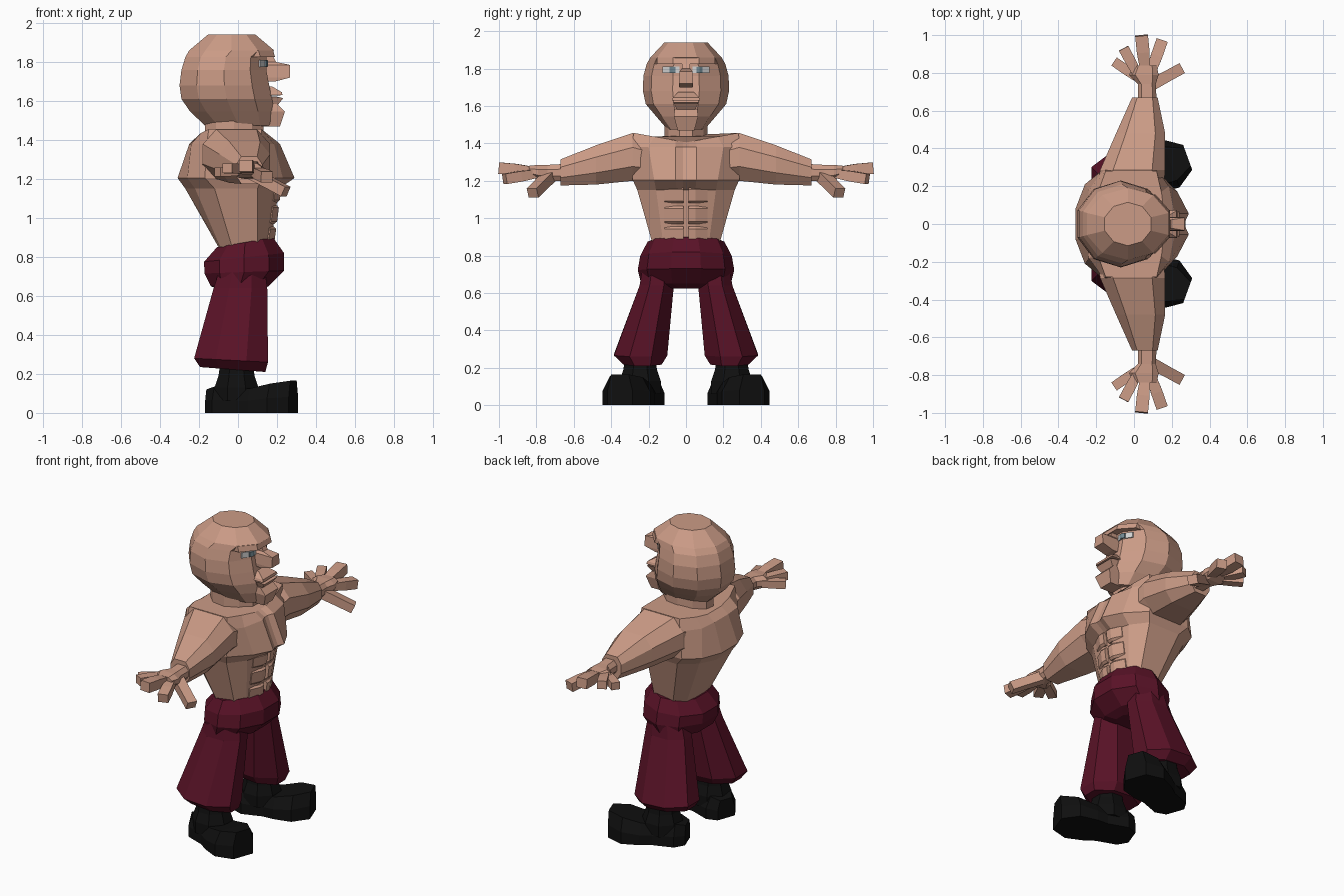
import bpy, bmesh, math
from mathutils import Vector

if "Cube" in bpy.data.objects:
    bpy.data.objects.remove(bpy.data.objects["Cube"])


def material(name, rgb):
    m = bpy.data.materials.new(name)
    m.diffuse_color = (*rgb, 1)
    m.use_nodes = True
    m.node_tree.nodes["Principled BSDF"].inputs["Base Color"].default_value = m.diffuse_color
    return m


SKIN = material("skin", (0.60, 0.33, 0.24))
MAROON = material("maroon cloth", (0.10, 0.006, 0.02))
BLACK = material("black leather", (0.005, 0.005, 0.005))
WHITE = material("eye white", (0.65, 0.65, 0.65))
IRIS = material("grey iris", (0.16, 0.24, 0.28))


def loft(name, rings, mat, side=1):
    """Skin closed rings of points in order, cap both ends; side=-1 mirrors in y."""
    bm = bmesh.new()
    vs = [[bm.verts.new((p[0], p[1] * side, p[2])) for p in r] for r in rings]
    n = len(vs[0])
    for a, b in zip(vs, vs[1:]):
        for i in range(n):
            j = (i + 1) % n
            bm.faces.new((a[i], a[j], b[j], b[i]))
    bm.faces.new(vs[0])
    bm.faces.new(vs[-1])
    bmesh.ops.recalc_face_normals(bm, faces=bm.faces)
    me = bpy.data.meshes.new(name)
    bm.to_mesh(me)
    bm.free()
    me.materials.append(mat)
    ob = bpy.data.objects.new(name, me)
    bpy.context.collection.objects.link(ob)
    return ob


def pair(name, rings, mat):
    loft("left_" + name, rings, mat, 1)
    loft("right_" + name, rings, mat, -1)


def ring(x0, x1, y0, y1, zb, zf=None, n=10, turn=90):
    """Polygon filling the given extents; zb / zf are heights at back and front."""
    zf = zb if zf is None else zf
    a = [math.radians(turn + 360 * i / n) for i in range(n)]
    mc, ms = max(map(math.cos, a)), max(map(math.sin, a))
    out = []
    for t in a:
        u, v = math.cos(t) / mc, math.sin(t) / ms
        out.append(((x0 + x1) / 2 + u * (x1 - x0) / 2, (y0 + y1) / 2 + v * (y1 - y0) / 2,
                    zb + (zf - zb) * (u + 1) / 2))
    return out


def slab(x0, x1, y0, y1, z):
    return [(x0, y0, z), (x1, y0, z), (x1, y1, z), (x0, y1, z)]


def chamfered(y, x0, x1, z0, z1):
    """Eight-sided section across an arm."""
    c, d = (x1 - x0) * 0.2, (z1 - z0) * 0.3
    xz = [(x0 + c, z0), (x1 - c, z0), (x1, z0 + d), (x1, z1 - d),
          (x1 - c, z1), (x0 + c, z1), (x0, z1 - d), (x0, z0 + d)]
    return [(x, y, z) for x, z in xz]


# Head and neck
loft("head", [ring(b, f, -w, w, z) for z, b, f, w in [
    (1.94, -.155, .09, .115), (1.86, -.25, .185, .19), (1.825, -.27, .145, .21),
    (1.76, -.29, .145, .228), (1.68, -.30, .16, .23), (1.61, -.29, .175, .215),
    (1.545, -.245, .185, .16), (1.475, -.17, .18, .10)]], SKIN)
loft("neck", [ring(-.17, .13, -.115, .115, z) for z in (1.38, 1.50)], SKIN)

# Face
loft("nose", [slab(.12, x, -w, w, z) for x, w, z in [
    (.175, .02, 1.84), (.195, .022, 1.80), (.267, .034, 1.785), (.267, .038, 1.72), (.19, .036, 1.70)]], SKIN)
pair("brow", [[(.10, 0, z), (.19 - d, 0, z), (.19 - d, .07, z), (.115 - d, .155, z), (.05, .155, z)]
              for z, d in ((1.86, .01), (1.825, 0))], SKIN)
loft("upper_lip", [slab(.12, x, -w, w, z) for x, w, z in [
    (.175, .04, 1.675), (.225, .07, 1.645), (.228, .075, 1.63), (.19, .07, 1.628)]], SKIN)
loft("lower_lip", [slab(.12, x, -w, w, z) for x, w, z in [
    (.20, .07, 1.622), (.232, .065, 1.615), (.205, .05, 1.58)]], SKIN)
loft("chin", [slab(.10, x, -w, w, z) for x, w, z in [
    (.20, .06, 1.585), (.24, .065, 1.545), (.215, .045, 1.47)]], SKIN)
pair("eye", [[(.144, .035, z), (.151, .035, z), (.151, .07, z), (.116, .125, z), (.109, .125, z), (.144, .07, z)]
             for z in (1.775, 1.81)], WHITE)
pair("iris", [[(.148, .055, z), (.155, .055, z), (.155, .072, z), (.145, .088, z), (.137, .088, z)]
              for z in (1.777, 1.808)], IRIS)

# Torso: half outlines from spine to breastbone, mirrored into full rings
xs = [
    (.85, [(-.10, .05), (-.09, .12), (-.03, .175), (.10, .175), (.145, .12), (.165, .05), (.16, .015)]),
    (1.15, [(-.27, .08), (-.22, .18), (-.12, .26), (.10, .26), (.175, .16), (.21, .05), (.20, .015)]),
    (1.205, [(-.31, .08), (-.26, .21), (-.17, .285), (.12, .285), (.23, .17), (.29, .055), (.272, .015)]),
    (1.38, [(-.25, .07), (-.24, .18), (-.16, .29), (.12, .29), (.185, .20), (.215, .055), (.20, .015)]),
    (1.42, [(-.20, .07), (-.19, .17), (-.15, .28), (.12, .28), (.145, .17), (.16, .055), (.15, .015)]),
]
torso = []
for z, half in xs:
    lift = 1 if z == 1.42 else 0   # shoulders rise above the collar
    pts = [(x, y, z + lift * (y - .08) * .18) for x, y in half]
    torso.append(pts + [(x, -y, h) for x, y, h in reversed(pts)])
loft("torso", torso, SKIN)

# Stomach muscles
for k, (z0, z1) in enumerate([(.86, .955), (.97, 1.065), (1.08, 1.165)]):
    rings = []
    for z, inset in ((z0, .012), (z0 + .012, 0), (z1 - .012, 0), (z1, .012)):
        x = .186 + (z - .87) * .13 - inset
        rings.append([(x - .07, .014, z), (x, .014, z), (x, .05, z),
                      (x - .03, .115, z), (x - .08, .115, z)])
    pair("stomach_muscle_%d" % k, rings, SKIN)

# Arms, wrists and palms
pair("arm", [chamfered(*s) for s in [(.22, -.19, .16, 1.20, 1.43), (.285, -.18, .165, 1.20, 1.455),
                                     (.48, -.095, .165, 1.18, 1.39), (.67, -.01, .125, 1.175, 1.315)]], SKIN)
pair("hand", [chamfered(*s) for s in [(.65, .02, .12, 1.20, 1.29), (.74, .02, .115, 1.20, 1.285),
                                      (.79, -.025, .13, 1.205, 1.285), (.84, .0, .12, 1.225, 1.28)]], SKIN)


# Fingers: square sections widening to the tip
def finger(name, base, tip, w0, w1):
    a, b = Vector(base), Vector(tip)
    d = (b - a).normalized()
    s = d.cross(Vector((0, 0, 1))).normalized()
    u = s.cross(d)
    rings = [[p + s * i * w + u * j * w * .9 for i, j in ((-1, -1), (1, -1), (1, 1), (-1, 1))]
             for p, w in ((a, w0), (a.lerp(b, .55), w1), (b, w1))]
    pair(name, rings, SKIN)


finger("little_finger", (.01, .78, 1.24), (-.105, .86, 1.235), .024, .026)
finger("ring_finger", (.02, .79, 1.25), (-.055, .93, 1.255), .024, .028)
finger("middle_finger", (.06, .80, 1.25), (.04, .998, 1.268), .024, .034)
finger("index_finger", (.085, .79, 1.24), (.148, .97, 1.21), .024, .031)
finger("thumb", (.08, .73, 1.225), (.245, .82, 1.135), .032, .03)

# Trousers
loft("trouser_hips", [
    ring(-.108, .18, -.205, .205, .85, .90), ring(-.174, .236, -.245, .245, .775, .82),
    ring(-.172, .236, -.258, .258, .715, .73), ring(-.14, .158, -.24, .24, .65, .65),
    ring(-.08, .11, -.10, .10, .625, .625)], MAROON)
pair("trouser_leg", [
    ring(-.10, .14, .06, .235, .72, .72, 8, 22.5), ring(-.125, .15, .065, .248, .64, .64, 8, 22.5),
    ring(-.225, .154, .10, .385, .28, .26, 8, 22.5),
    ring(-.195, .14, .13, .335, .235, .21, 8, 22.5)], MAROON)

# Boots: shaft plus a foot turned outward with a lifted toe
pair("boot_shaft", [ring(-.10 - d, .085 + d, .155 - d, .335 + d, z, None, 8, 22.5)
                    for z, d in ((.06, .02), (.13, .02), (.19, 0), (.26, -.01))], BLACK)
ca, sa = math.cos(math.radians(20)), math.sin(math.radians(20))
foot = []
for s, w, h in [(-.115, .06, .12), (-.06, .105, .135), (.07, .105, .12),
                (.14, .125, .125), (.25, .135, .15), (.345, .07, .165)]:
    sec = [(-w, 0), (w, 0), (w, h * .5), (w * .7, h), (-w * .7, h), (-w, h * .5)]
    foot.append([(-.04 + s * ca - t * sa, .235 + s * sa + t * ca, z) for t, z in sec])
pair("boot_foot", foot, BLACK)
